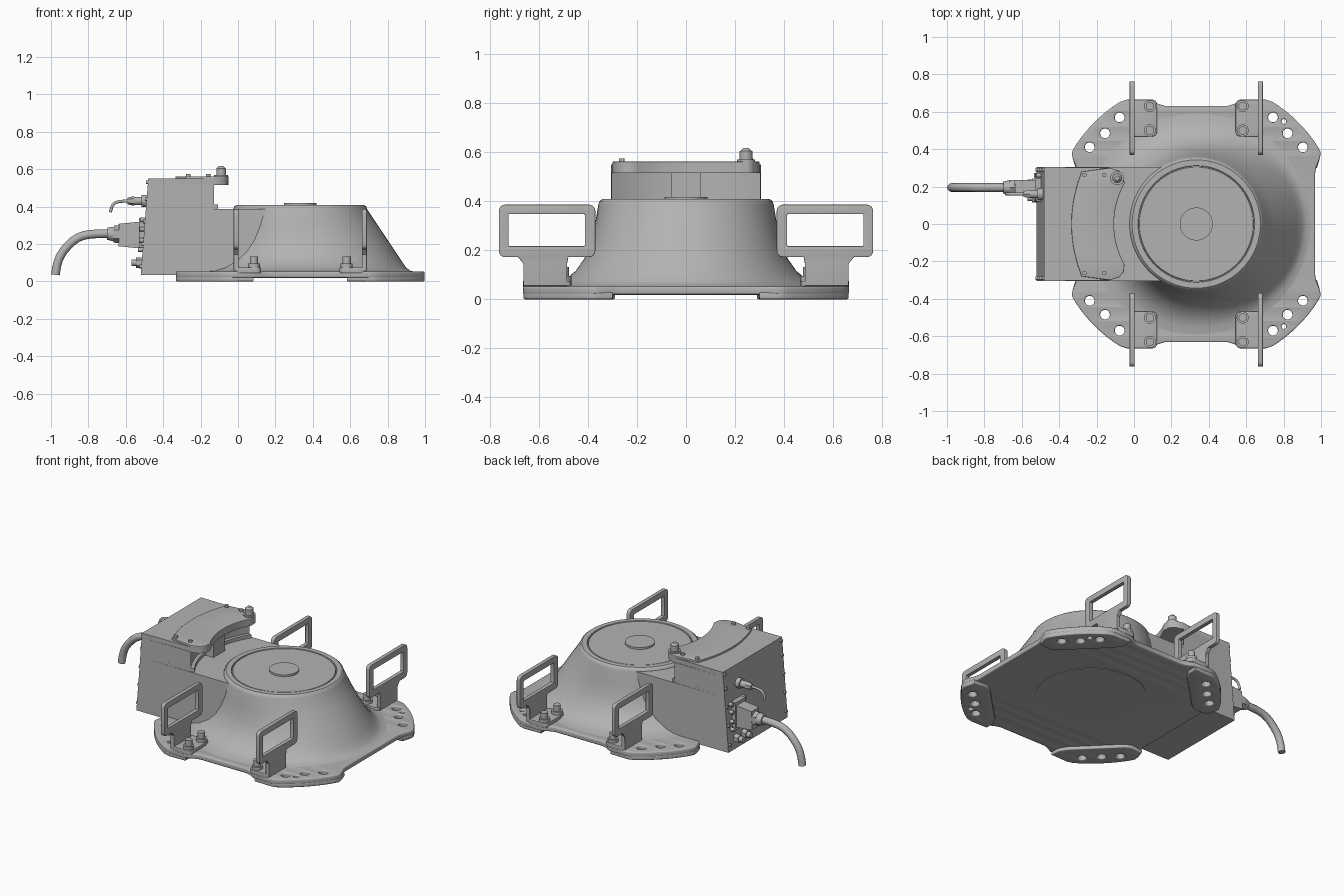
import bpy, bmesh
from math import sin, cos, pi, radians, sqrt
from mathutils import Matrix, Vector

if "Cube" in bpy.data.objects:
    bpy.data.objects.remove(bpy.data.objects["Cube"], do_unlink=True)

CX = 0.333  # axis of the round housing
GREY = (0.45, 0.45, 0.45, 1)
grey = bpy.data.materials.new("painted grey metal")
grey.use_nodes = True
grey.diffuse_color = GREY
grey.node_tree.nodes["Principled BSDF"].inputs["Base Color"].default_value = GREY
parts = []


def add(name, bm):
    bmesh.ops.remove_doubles(bm, verts=bm.verts, dist=1e-5)
    bmesh.ops.recalc_face_normals(bm, faces=bm.faces)
    mesh = bpy.data.meshes.new(name)
    bm.to_mesh(mesh)
    bm.free()
    mesh.materials.append(grey)
    ob = bpy.data.objects.new(name, mesh)
    bpy.context.collection.objects.link(ob)
    parts.append(ob)
    return ob


def from_curve(name, curve, matrix=Matrix()):
    tmp = bpy.data.objects.new("tmp", curve)
    bpy.context.collection.objects.link(tmp)
    dg = bpy.context.evaluated_depsgraph_get()
    mesh = bpy.data.meshes.new_from_object(tmp.evaluated_get(dg))
    bm = bmesh.new()
    bm.from_mesh(mesh)
    bm.transform(matrix)
    bpy.data.objects.remove(tmp)
    bpy.data.meshes.remove(mesh)
    bpy.data.curves.remove(curve)
    return add(name, bm)


def flat(name, loops, lo, hi, bevel=0.0, matrix=Matrix()):
    """Filled outline (first loop) with holes (other loops), from lo to hi."""
    cu = bpy.data.curves.new(name, "CURVE")
    cu.dimensions, cu.fill_mode = "2D", "BOTH"
    cu.extrude = (hi - lo) / 2 - bevel
    cu.bevel_depth, cu.offset, cu.bevel_resolution = bevel, -bevel, 2
    for pts in loops:
        sp = cu.splines.new("POLY")
        sp.points.add(len(pts) - 1)
        for p, (x, y) in zip(sp.points, pts):
            p.co = (x, y, 0, 1)
        sp.use_cyclic_u = True
    return from_curve(name, cu, matrix @ Matrix.Translation((0, 0, (lo + hi) / 2)))


def cable(name, pts, radius):
    cu = bpy.data.curves.new(name, "CURVE")
    cu.dimensions, cu.bevel_depth, cu.use_fill_caps = "3D", radius, True
    sp = cu.splines.new("NURBS")
    sp.points.add(len(pts) - 1)
    for p, co in zip(sp.points, pts):
        p.co = (*co, 1)
    sp.use_endpoint_u, sp.order_u = True, 3
    return from_curve(name, cu)


def rod(name, start, end, r1, r2=None, sides=24):
    a, b = Vector(start), Vector(end)
    m = Matrix.Translation((a + b) / 2) @ (b - a).to_track_quat("Z", "Y").to_matrix().to_4x4()
    bm = bmesh.new()
    bmesh.ops.create_cone(bm, cap_ends=True, segments=sides, radius1=r1,
                          radius2=r1 if r2 is None else r2, depth=(b - a).length, matrix=m)
    return add(name, bm)


def block(name, lo, hi):
    a, b = Vector(lo), Vector(hi)
    bm = bmesh.new()
    bmesh.ops.create_cube(bm, size=1, matrix=Matrix.Translation((a + b) / 2) @ Matrix.Diagonal((*(b - a), 1)))
    return add(name, bm)


def circle(x, y, r, n=24):
    return [(x + r * cos(2 * pi * i / n), y + r * sin(2 * pi * i / n)) for i in range(n)]


def arc(r, a0, a1, n):
    return [(r * cos(radians(a0 + (a1 - a0) * i / n)), r * sin(radians(a0 + (a1 - a0) * i / n)))
            for i in range(n + 1)]


def rounded(x0, y0, x1, y1, r):
    out = []
    for cx, cy, a in ((x1 - r, y1 - r, 0), (x0 + r, y1 - r, 90), (x0 + r, y0 + r, 180), (x1 - r, y0 + r, 270)):
        out += [(cx + x, cy + y) for x, y in arc(r, a, a + 90, 4)]
    return out


QUADS = [(sx, sy) for sx in (1, -1) for sy in (1, -1)]


def quad(pts, sx, sy):
    return [(CX + sx * x, sy * y) for x, y in pts]


# Scalloped base plate with mounting holes
rim = arc(0.77, 33, 58, 10)
corner = [(0.635, 0.27), (0.64, 0.3), (0.662, 0.355), (0.665, 0.385)] + rim + \
         [(0.37, 0.665), (0.24, 0.663), (0.205, 0.643), (0.17, 0.632)]
outline = quad(corner, 1, 1) + quad(corner[::-1], -1, 1) + quad(corner, -1, -1) + quad(corner[::-1], 1, -1)
hole_at = [(0.57, 0.41), (0.488, 0.485), (0.41, 0.57)]
holes = {q: [circle(CX + q[0] * x, q[1] * y, 0.026) for x, y in hole_at] for q in QUADS}
pins = [circle(CX + 0.468, s * 0.548, 0.013, 16) for s in (1, -1)]
flat("base_plate", [outline] + sum(holes.values(), []) + pins, 0.02, 0.053, 0.007)
rod("underside_cover", (CX, 0, 0.017), (CX, 0, 0.03), 0.33, sides=64)

# Corner feet under the plate
foot = [(0.645, 0.3), (0.662, 0.355), (0.665, 0.385)] + rim + \
       [(0.37, 0.663), (0.25, 0.66), (0.25, 0.6), (0.28, 0.55), (0.52, 0.31), (0.56, 0.29)]
for q in QUADS:
    extra = pins[:1] if q == (1, 1) else pins[1:] if q == (1, -1) else []
    flat("foot_pad", [quad(foot, *q)] + holes[q] + extra, 0.0, 0.028, 0.006)

# Round housing: steep concave flanks, long straight slope towards +x
flank = [(0.63, 0.05), (0.55, 0.056), (0.5, 0.075), (0.45, 0.115), (0.415, 0.165), (0.39, 0.225), (0.372, 0.3)]
slope = [(0.63, 0.05), (0.59, 0.056), (0.565, 0.075), (0.538, 0.105), (0.505, 0.16), (0.465, 0.225), (0.415, 0.3)]
top = [(0.358, 0.385), (0.353, 0.4), (0.343, 0.408), (0.312, 0.408), (0.31, 0.4), (0.306, 0.4), (0.304, 0.406)]
bm = bmesh.new()
N = 96
rings = []
for (ra, z), (rb, _) in zip(flank + top, slope + top):
    ring = []
    for i in range(N):
        t = 2 * pi * i / N
        w = max(0, cos(t)) ** 1.5
        r = ra + (rb - ra) * w
        ring.append(bm.verts.new((CX + r * cos(t), r * sin(t), z)))
    rings.append(ring)
for a, b in zip(rings, rings[1:]):
    for i in range(N):
        bm.faces.new((a[i], a[(i + 1) % N], b[(i + 1) % N], b[i]))
bm.faces.new(rings[-1])
add("round_housing", bm)
rod("centre_cap", (CX, 0, 0.4), (CX, 0, 0.418), 0.088, sides=48)


# Control box: lower body, scooped upper body, overhanging top
def wall(z):
    return -0.52 + (z - 0.035) * 0.078


def concave(r, y):
    n = 20
    return [(CX - sqrt(r * r - v * v), v) for v in (y - 2 * y * i / n for i in range(n + 1))]


W = 0.305
lip = [(-0.13, W - 0.005), (-0.08, 0.285), (-0.055, 0.255)]
lip_low = [(x, -y) for x, y in lip[::-1]]
overhang = lip + concave(0.44, 0.215) + lip_low
back = [(-0.5, -W), (-0.5, W)]
boxes = [
    flat("box_lower_body", [back + [(0.2, W), (0.2, -W)]], 0.035, 0.388),
    flat("box_upper_body", [back + concave(0.552, W - 0.002)], 0.385, 0.52),
    flat("box_top", [back + overhang], 0.515, 0.549),
]
for ob in boxes:
    for v in ob.data.vertices:
        if v.co.x < -0.4:
            v.co.x = wall(v.co.z)
block("scoop_rib", (-0.25, -0.06, 0.38), (-0.135, 0.06, 0.52))
flat("scoop_step", [[(-0.3, -W)] + [(-0.3, W)] + concave(0.53, W - 0.01)], 0.38, 0.41)

# Lid on the box top, its screws and the vent knob
lid_back = [(-0.335 + 0.055 * (y / 0.28) ** 2, y) for y in (-0.28 + 0.056 * i for i in range(11))]
flat("box_lid", [lid_back + overhang], 0.545, 0.561, 0.003)
for x in (-0.265, -0.16):
    for y in (-0.262, 0.262):
        rod("lid_screw", (x, y, 0.555), (x, y, 0.575), 0.012, sides=12)
rod("knob_flange", (-0.09, 0.245, 0.515), (-0.09, 0.245, 0.57), 0.037)
rod("knob", (-0.09, 0.245, 0.565), (-0.09, 0.245, 0.605), 0.026)
rod("knob_tip", (-0.09, 0.245, 0.605), (-0.09, 0.245, 0.617), 0.024, 0.012)

# Lifting handles with bolted flanges
TO_YZ = Matrix(((0, 0, 1, 0), (1, 0, 0, 0), (0, 1, 0, 0), (0, 0, 0, 1)))
frame = rounded(0.37, 0.172, 0.763, 0.386, 0.025)
neck = [(0.48, 0.172), (0.485, 0.145), (0.485, 0.055), (0.663, 0.055), (0.663, 0.145), (0.685, 0.172)]
cut = 15  # the neck joins the frame along its lower edge
shape = frame[:cut] + [(0.455, 0.172)] + neck + frame[cut:]
window = rounded(0.413, 0.217, 0.724, 0.347, 0.004)
for sx, sy in QUADS:
    x = CX + sx * 0.343
    loops = [[(sy * y, z) for y, z in loop] for loop in (shape, window)]
    flat("lifting_handle", loops, x - 0.013, x + 0.013, 0.003, TO_YZ)
    flange = rounded(0.21, 0.468, 0.35, 0.665, 0.025)
    flat("handle_flange", [quad(flange, sx, sy)], 0.045, 0.075, 0.003)
    for y in (0.5, 0.63):
        px, py = CX + sx * 0.248, sy * y
        rod("flange_washer", (px, py, 0.07), (px, py, 0.095), 0.032)
        rod("flange_bolt", (px, py, 0.09), (px, py, 0.132), 0.022)

# Power connector and cable
Y = 0.195
block("power_socket", (-0.53, 0.145, 0.16), (-0.49, 0.245, 0.34))
rod("power_hood", (-0.505, Y, 0.247), (-0.638, Y, 0.25), 0.102, 0.088, 4).rotation_euler = (0, 0, 0)
hood = parts[-1]
for v in hood.data.vertices:  # square the hood up to the socket
    sz = 0.073 if v.co.x > -0.56 else 0.06
    dy, dz = v.co.y - Y, v.co.z - 0.248
    ry, rz = (dy - dz, dy + dz) if abs(dy) < 0.02 or abs(dz) < 0.02 else (dy, dz)
    v.co.y, v.co.z = Y + (0.04 if ry > 0 else -0.04), 0.248 + (sz if rz > 0 else -sz)
rod("power_gland_nut", (-0.63, Y, 0.252), (-0.665, Y, 0.253), 0.046, sides=6)
rod("power_gland", (-0.66, Y, 0.253), (-0.7, Y, 0.255), 0.04, 0.032)
cable("power_cable", [(-0.68, Y, 0.255), (-0.76, Y, 0.257), (-0.86, Y, 0.24), (-0.94, Y, 0.16),
                      (-0.97, Y, 0.09), (-0.976, Y, 0.035)], 0.023)

# Signal connector and thin cable
Y = 0.16
rod("signal_socket", (-0.48, Y, 0.43), (-0.515, Y, 0.43), 0.032)
rod("signal_plug", (-0.51, Y, 0.43), (-0.56, Y, 0.43), 0.022)
rod("signal_nut", (-0.555, Y, 0.43), (-0.59, Y, 0.43), 0.026, 0.018, 6)
cable("signal_cable", [(-0.58, Y, 0.43), (-0.64, Y, 0.43), (-0.675, Y, 0.41), (-0.682, Y, 0.37)], 0.008)

# Small ports and screws on the box end wall
for y in (0.14, 0.22):
    rod("lower_port", (-0.5, y, 0.1), (-0.545, y, 0.1), 0.028, sides=6)
    rod("lower_port_tip", (-0.54, y, 0.1), (-0.57, y, 0.1), 0.018)
for z in (0.17, 0.22, 0.28, 0.33):
    for y in (0.13, 0.26):
        rod("socket_screw", (-0.48, y, z), (wall(z) - 0.025, y, z), 0.012, sides=12)
for z in (0.08, 0.2, 0.32, 0.44, 0.53):
    for y in (-0.29, 0.29):
        rod("wall_screw", (-0.46, y, z), (wall(z) - 0.01, y, z), 0.01, sides=12)

# Smooth the curved faces, keep the edges crisp
for ob in bpy.context.selected_objects:
    ob.select_set(False)
for ob in parts:
    ob.select_set(True)
bpy.context.view_layer.objects.active = parts[0]
bpy.ops.object.shade_smooth_by_angle(angle=radians(35))
